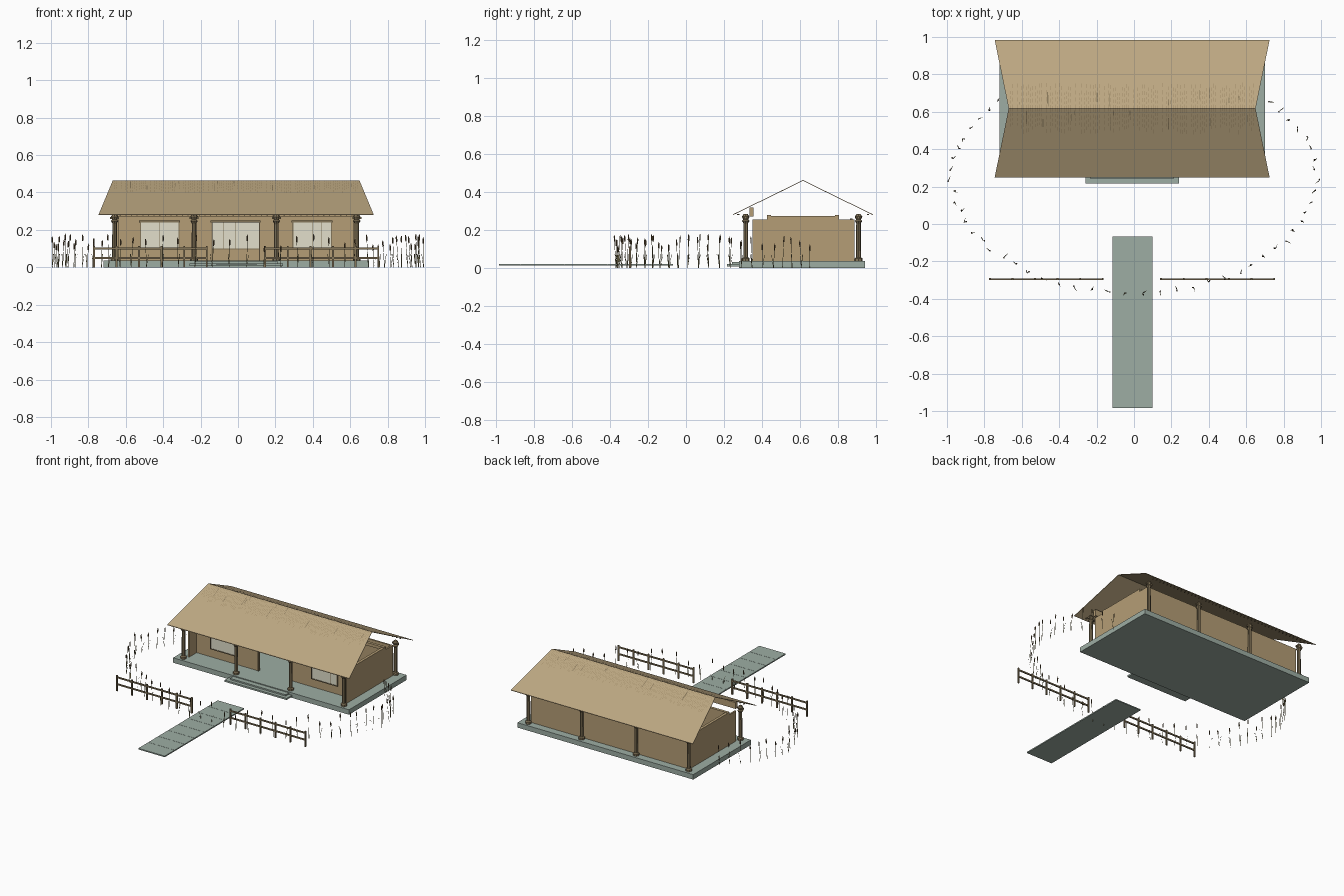
import bpy, math, random
from mathutils import Vector

if "Cube" in bpy.data.objects:
    bpy.data.objects.remove(bpy.data.objects["Cube"])
random.seed(4)


def mat(name, c):
    m = bpy.data.materials.new(name)
    m.diffuse_color = (*c, 1)
    m.use_nodes = True
    m.node_tree.nodes["Principled BSDF"].inputs["Base Color"].default_value = m.diffuse_color
    return m


STRAW = mat("straw tan", (0.50, 0.385, 0.22))
WALL = mat("clay wall", (0.46, 0.34, 0.18))
STONE = mat("grey green stone", (0.34, 0.42, 0.37))
WOOD = mat("dark timber", (0.235, 0.18, 0.10))
PAPER = mat("pale paper", (0.76, 0.74, 0.60))
REED = mat("reed olive", (0.27, 0.24, 0.12))
HEAD = mat("reed head brown", (0.13, 0.085, 0.04))
DARK_STRAW = mat("dark straw", (0.34, 0.25, 0.13))


class Part:
    """Collects simple solids into one object."""
    def __init__(self, name, material):
        self.name, self.material, self.v, self.f = name, material, [], []

    def add(self, verts, faces):
        n = len(self.v)
        self.v += [tuple(p) for p in verts]
        self.f += [[i + n for i in f] for f in faces]

    def box(self, x0, x1, y0, y1, z0, z1):
        v = [(x, y, z) for z in (z0, z1) for x, y in ((x0, y0), (x1, y0), (x1, y1), (x0, y1))]
        self.add(v, [(3, 2, 1, 0), (4, 5, 6, 7)] +
                 [(i, (i + 1) % 4, (i + 1) % 4 + 4, i + 4) for i in range(4)])

    def lathe(self, x, y, profile, n=8, lean=(0, 0)):
        """profile: (radius, z) pairs from bottom to top"""
        z0, v, f = profile[0][1], [], []
        for r, z in profile:
            for i in range(n):
                a = 2 * math.pi * i / n
                v.append((x + lean[0] * (z - z0) + r * math.cos(a),
                          y + lean[1] * (z - z0) + r * math.sin(a), z))
        for k in range(len(profile) - 1):
            for i in range(n):
                j = (i + 1) % n
                f.append((k * n + i, k * n + j, k * n + n + j, k * n + n + i))
        f += [tuple(range(n))[::-1], tuple(range(len(v) - n, len(v)))]
        self.add(v, f)

    def done(self):
        me = bpy.data.meshes.new(self.name)
        me.from_pydata(self.v, [], self.f)
        me.materials.append(self.material)
        ob = bpy.data.objects.new(self.name, me)
        bpy.context.collection.objects.link(ob)
        return ob


CX = -0.01                       # centre line of the house
RIDGE_Y, RIDGE_Z, EAVE_Z, DEPTH = 0.617, 0.463, 0.283, 0.368


def roof_point(x, s, side, lift=0.0):
    """s = 0 at the ridge and 1 at the eave; side -1 front, 1 back"""
    return (x, RIDGE_Y + side * DEPTH * s, RIDGE_Z + (EAVE_Z - RIDGE_Z) * s + lift)


# platform, steps and path of planks
p = Part("platform", STONE)
p.box(CX - 0.71, CX + 0.71, 0.28, 0.945, 0, 0.036)
p.done()
p = Part("front_steps", STONE)
p.box(CX - 0.25, CX + 0.25, 0.217, 0.28, 0.008, 0.02)
p.box(CX - 0.225, CX + 0.225, 0.243, 0.28, 0.02, 0.03)
p.done()
p = Part("path", STONE)
p.box(-0.115, 0.098, -0.985, -0.068, 0.012, 0.019)
for k in range(8):
    y = -0.985 + 0.917 * k / 8
    p.box(-0.115, 0.098, y, y + 0.113, 0.019, 0.0205)
p.done()

# walls: back and sides at the posts, front set back behind a porch with a doorway
X0, X1, Y0, Y1, Z0, Z1, T = CX - 0.64, CX + 0.64, 0.35, 0.89, 0.036, 0.256, 0.012
YF = 0.435
p = Part("walls", WALL)
p.box(X0 + T, -0.14, YF, YF + T, Z0, Z1)
p.box(0.115, X1 - T, YF, YF + T, Z0, Z1)
p.box(-0.14, 0.115, YF, YF + T, 0.246, Z1)
p.box(X0, X1, Y1 - T, Y1, Z0, Z1)
p.box(X0, X0 + T, Y0, Y1 - T, Z0, Z1)
p.box(X1 - T, X1, Y0, Y1 - T, Z0, Z1)
p.done()

# ring of ceiling beams above the walls and frieze under the front eave
p = Part("ceiling_beams", WALL)
for y in (0.438, 0.796):
    p.box(X0, X1, y - 0.01, y + 0.01, Z1, 0.278)
for x in (X0 + 0.01, X1 - 0.01):
    p.box(x - 0.01, x + 0.01, 0.448, 0.786, Z1, 0.275)
p.done()
p = Part("front_frieze", WALL)
p.box(X0, X1, 0.335, 0.357, 0.272, 0.318)
p.done()

# windows and pale inner screen
panes, frames = Part("window_panes", PAPER), Part("window_frames", WOOD)
for x0, x1, y, z0, z1 in ((-0.522, -0.315, YF, 0.1, 0.24), (0.293, 0.5, YF, 0.1, 0.24),
                          (-0.14, 0.115, Y1 - T, 0.1, 0.25)):
    panes.box(x0, x1, y - 0.004, y, z0, z1)
    frames.box(x0 - 0.006, x1 + 0.006, y - 0.012, y, z1, z1 + 0.01)
    frames.box(x0 - 0.003, x1 + 0.003, y - 0.008, y, z0 - 0.005, z0)
    for x in (x0, x1):
        frames.box(x - 0.003, x + 0.003, y - 0.008, y, z0, z1)
    for k in (1, 2, 3):
        x = x0 + (x1 - x0) * k / 4
        frames.box(x - 0.0008, x + 0.0008, y - 0.005, y, z0, z1)
frames.box(-0.143, -0.137, YF - 0.006, YF + T, Z0, 0.246)
frames.box(0.112, 0.118, YF - 0.006, YF + T, Z0, 0.246)
frames.box(-0.146, 0.121, YF - 0.01, YF, 0.24, 0.25)
panes.done()
frames.done()

# columns with base and capital
p = Part("columns", WOOD)
for y in (0.315, 0.91):
    for x in (-0.66, -0.235, 0.205, 0.635):
        p.lathe(x, y, [(0.021, 0.036), (0.021, 0.05), (0.013, 0.056), (0.012, 0.235),
                       (0.02, 0.248), (0.013, 0.255), (0.02, 0.27), (0.01, 0.285)])
        p.box(x - 0.024, x + 0.024, y - 0.006, y + 0.006, 0.258, 0.27)
p.done()

# roof: two thin slopes, ridge shorter than the eaves
p = Part("roof", STRAW)
for side in (-1, 1):
    corners = [(CX - 0.66, 0), (CX + 0.66, 0), (CX + 0.735, 1), (CX - 0.735, 1)]
    if side == 1:
        corners.reverse()
    top = [roof_point(x, s, side) for x, s in corners]
    low = [roof_point(x, s, side, -0.004) for x, s in corners]
    p.add(low + top, [(0, 1, 2, 3), (7, 6, 5, 4)] +
          [(i, i + 4, (i + 1) % 4 + 4, (i + 1) % 4) for i in range(4)])
p.done()

# thatch strands running down from the ridge, with a few dark loose stalks
strands, stalks = Part("thatch_strands", DARK_STRAW), Part("loose_stalks", WOOD)


def strand(part, x, s0, s1, side, w):
    q = [roof_point(x - w, s0, side, 0.002), roof_point(x + w, s0, side, 0.002),
         roof_point(x + w, s1, side, 0.002), roof_point(x - w, s1, side, 0.002)]
    part.add(q if side == 1 else q[::-1], [(3, 2, 1, 0)])


for side in (-1, 1):
    for i in range(110):
        x, end = CX - 0.65 + 1.3 * i / 109, random.uniform(0.25, 0.42)
        for k in range(4):
            strand(strands, x, end * k / 4, end * (k + 0.6) / 4, side, 0.0012)
    for i in range(12):
        s = random.uniform(0.02, 0.15)
        strand(stalks, CX + random.uniform(-0.63, 0.63), s, s + random.uniform(0.03, 0.2), side, 0.002)
strands.done()
stalks.done()

# rafter ends under the eaves
p = Part("rafter_ends", WOOD)
for i in range(44):
    x = CX - 0.65 + 1.3 * i / 43
    for y in (0.275, 0.96):
        p.box(x - 0.003, x + 0.003, y - 0.006, y + 0.006, 0.278, 0.285)
p.done()

# fences on both sides of the path
for name, a, b in (("left_fence", -0.775, -0.162), ("right_fence", 0.14, 0.755)):
    p = Part(name, WOOD)
    for k in range(6):
        x = a + 0.005 + (b - a - 0.01) * k / 5
        p.box(x - 0.005, x + 0.005, -0.3, -0.29, 0, 0.114)
    for z in (0.05, 0.1):
        p.box(a, b, -0.299, -0.291, z - 0.005, z + 0.005)
    p.done()

# reeds in an open ring around the front and sides, each with one bent leaf
stems, heads = Part("reed_stems", REED), Part("reed_heads", HEAD)
N = 50
for i in range(N):
    a = math.radians(-222 + 264 * i / (N - 1))
    r = random.uniform(0.97, 1.0)
    x, y = r * 0.995 * math.cos(a), 0.245 + r * 0.62 * math.sin(a)
    h = random.uniform(0.11, 0.175)
    lean = (random.uniform(-0.06, 0.06) - 0.03 * x, random.uniform(-0.06, 0.06))
    stems.lathe(x, y, [(0.0014, 0), (0.001, h)], 4, lean)
    hx, hy = x + lean[0] * (h - 0.03), y + lean[1] * (h - 0.03)
    heads.lathe(hx, hy, [(0.002, h - 0.03), (0.004, h - 0.025), (0.004, h - 0.005),
                         (0.001, h + 0.005)], 6, lean)
    d = Vector((random.uniform(-1, 1), random.uniform(-1, 1), 0)).normalized() * 0.02
    if abs(x) > 0.95:
        d.x = -abs(d.x) * math.copysign(1, x)
    o, up = Vector((x, y, 0)), Vector((0, 0, 0.07))
    w = Vector((-d.y, d.x, 0)) * 0.1
    stems.add([o + w, o - w, o + d * 0.6 - w + up, o + d * 0.6 + w + up, o + d * 1.3 + up * 1.03],
              [(0, 1, 2, 3), (3, 2, 4)])
stems.done()
heads.done()
